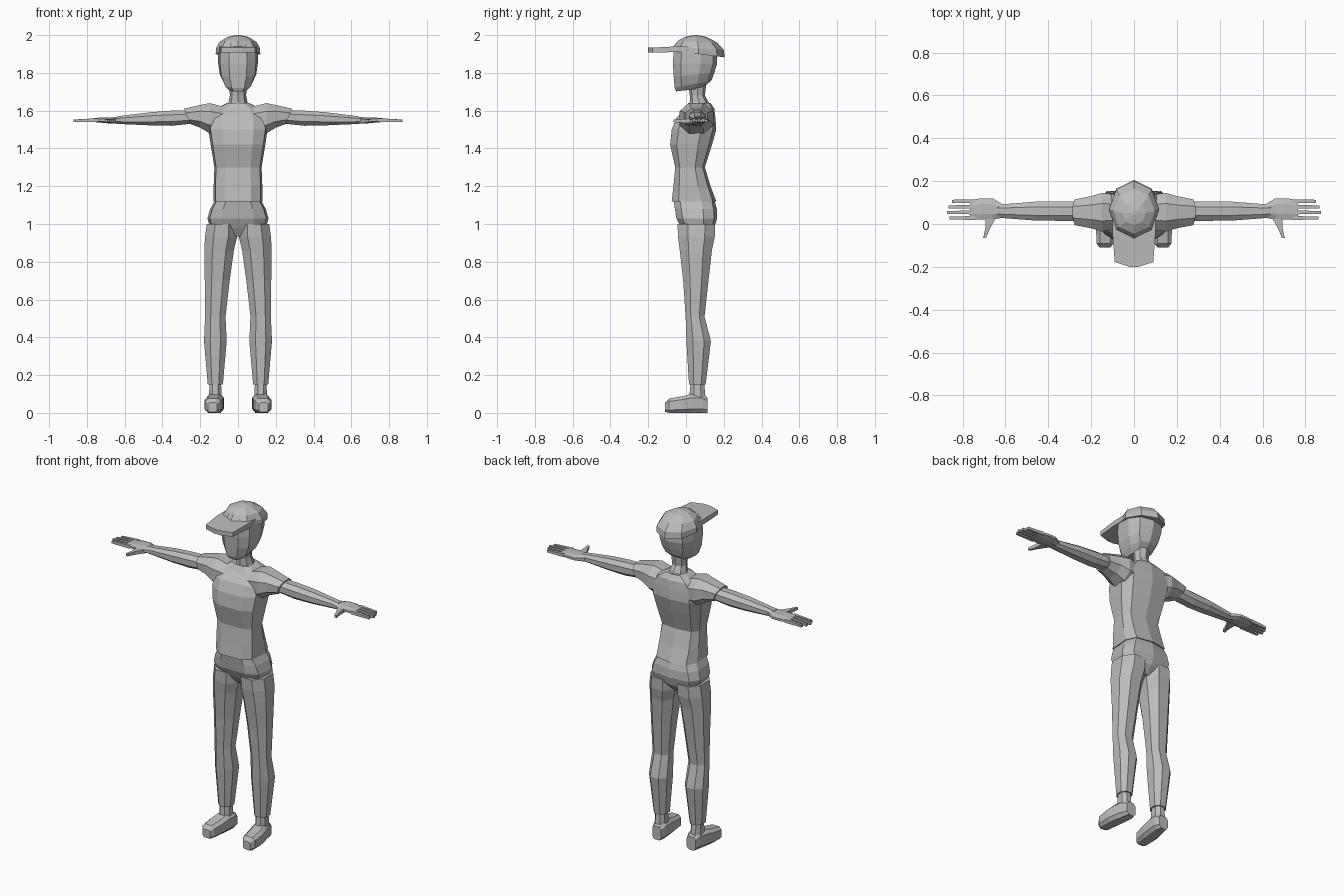
import bpy, bmesh
from math import cos, sin, pi, copysign
from mathutils import Vector

if "Cube" in bpy.data.objects:
    bpy.data.objects.remove(bpy.data.objects["Cube"])

grey = bpy.data.materials.new("plain grey")
grey.use_nodes = True
grey.diffuse_color = (.5, .5, .5, 1)
grey.node_tree.nodes["Principled BSDF"].inputs["Base Color"].default_value = grey.diffuse_color


def section(sides, power=1, flat=False):
    """Polygon outline; a low power makes it boxy, flat turns an edge to the back."""
    start = pi / 2 + (pi / sides if flat else 0)
    angles = [start + 2 * pi * i / sides for i in range(sides)]

    def soften(value):
        return copysign(abs(value) ** power, value)

    points = [(soften(cos(a)), soften(sin(a))) for a in angles]
    reach = max(abs(c) for point in points for c in point)
    return [(u / reach, v / reach) for u, v in points]


TORSO = section(9, .6)
HEAD = section(9, .75)
CAP = section(8)
LIMB = section(8, .9, flat=True)
SHOE = section(8, .6, flat=True)
SQUARE = section(4, flat=True)


def upright(u, v, t):
    return Vector((u, v, t))


def sideways(u, v, t):
    return Vector((t, u, v))


def lengthwise(u, v, t):
    return Vector((u, t, v))


def loft(name, outline, rings, place=upright, origin=(0, 0, 0), mirror=False):
    """Skin rings given as (station, centre u, centre v, radius u, radius v, optional lean)."""
    bm = bmesh.new()
    loops = []
    for station, cu, cv, ru, rv, *lean in rings:
        slope = sum(lean) * rv
        loops.append([bm.verts.new(place(cu + ru * a, cv + rv * b, station + slope * b) + Vector(origin))
                      for a, b in outline])
    for low, high in zip(loops, loops[1:]):
        for i in range(len(outline)):
            bm.faces.new((low[i - 1], low[i], high[i], high[i - 1]))
    bm.faces.new(loops[0])
    bm.faces.new(loops[-1])
    bmesh.ops.recalc_face_normals(bm, faces=bm.faces)
    mesh = bpy.data.meshes.new(name)
    bm.to_mesh(mesh)
    bm.free()
    mesh.materials.append(grey)
    part = bpy.data.objects.new(name, mesh)
    bpy.context.collection.objects.link(part)
    if mirror:
        part.modifiers.new("mirror", 'MIRROR')
    return part


def merge(body, extra):
    """Weld an extra part into a body, then drop the extra."""
    union = body.modifiers.new("union", 'BOOLEAN')
    union.operation, union.solver, union.object = 'UNION', 'EXACT', extra
    bpy.context.view_layer.objects.active = body
    bpy.ops.object.modifier_apply(modifier=union.name)
    bpy.data.objects.remove(extra)


# Shirt: hem, waist, chest, shoulders, collar
shirt = loft("shirt", TORSO, [
    (1.12, 0, .04, .13, .12),
    (1.2, 0, .03, .13, .1),
    (1.3, 0, .02, .126, .08),
    (1.42, 0, .025, .146, .113),
    (1.5, 0, .04, .158, .12),
    (1.56, 0, .05, .155, .106),
    (1.61, 0, .07, .12, .08),
    (1.64, 0, .07, .06, .06),
])
sleeves = loft("sleeves", LIMB, [
    (.07, 0, -.02, .08, .07),
    (.15, 0, -.01, .09, .08),
    (.2, 0, 0, .075, .06),
    (.27, 0, 0, .06, .04, .4),
], sideways, origin=(0, .055, 1.57), mirror=True)
merge(shirt, sleeves)

# Trousers: crotch, hips and waistband, then cuff, calf, knee and thigh
trousers = loft("trousers", TORSO, [
    (.935, 0, .055, .07, .055),
    (.98, 0, .06, .15, .09),
    (1.03, 0, .055, .163, .11),
    (1.08, 0, .05, .148, .113),
    (1.13, 0, .04, .12, .11),
])
legs = loft("legs", LIMB, [
    (.15, .12, .06, .04, .044),
    (.38, .12, .067, .06, .065),
    (.51, .12, .048, .054, .05),
    (.7, .11, .052, .066, .067),
    (.86, .1, .052, .078, .085),
    (.93, .09, .055, .085, .097),
    (1, .085, .055, .08, .1),
], mirror=True)
merge(trousers, legs)

# Feet
loft("ankles", LIMB, [
    (.06, .12, .06, .035, .045),
    (.17, .12, .06, .03, .035),
], mirror=True)
loft("shoes", SHOE, [
    (-.11, .135, .03, .025, .025),
    (-.09, .135, .038, .04, .038),
    (-.02, .13, .044, .047, .044),
    (.03, .123, .05, .045, .05),
    (.085, .115, .05, .04, .05),
    (.115, .115, .04, .03, .04),
], lengthwise, mirror=True)

# Arms and hands
shoulder_line = (0, .06, 1.55)
loft("arms", LIMB, [
    (.24, 0, .017, .045, .035),
    (.35, 0, .01, .045, .04),
    (.46, 0, .007, .044, .035),
    (.64, 0, 0, .03, .02),
], sideways, shoulder_line, mirror=True)
loft("palms", LIMB, [
    (.61, 0, 0, .03, .02),
    (.66, .01, 0, .05, .015),
    (.71, .01, 0, .05, .015),
    (.765, .006, 0, .046, .01),
], sideways, shoulder_line, mirror=True)
fingers = {"index": .86, "middle": .872, "ring": .865, "little": .85}
for i, (finger, tip) in enumerate(fingers.items()):
    across = .026 * (i - 1.5) + .007
    loft(finger + "_fingers", SQUARE, [
        (.74, across, 0, .009, .01),
        (tip, across, -.004, .007, .007),
    ], sideways, shoulder_line, mirror=True)
loft("thumbs", SQUARE, [
    (-.065, .697, 0, .007, .007),
    (-.02, .683, 0, .011, .01),
    (.045, .663, 0, .028, .013),
], lengthwise, origin=(0, 0, 1.546), mirror=True)

# Neck and head
loft("neck", CAP, [
    (1.6, 0, .07, .07, .065),
    (1.645, 0, .07, .05, .05),
    (1.68, 0, .06, .043, .04),
    (1.76, 0, .06, .05, .05),
])
loft("head", HEAD, [
    (1.71, 0, .015, .05, .07, .12),
    (1.74, 0, .035, .075, .1, .2),
    (1.79, 0, .04, .098, .11, .1),
    (1.85, 0, .045, .106, .12),
    (1.91, 0, .047, .106, .118),
    (1.96, 0, .05, .08, .09),
])

# Cap
loft("cap_crown", CAP, [
    (1.9, 0, .067, .118, .138, -.13),
    (1.93, 0, .066, .117, .134, -.06),
    (1.965, 0, .06, .097, .105, -.04),
    (1.99, 0, .052, .055, .058),
    (2, 0, .05, .01, .01),
])
loft("cap_brim", SQUARE, [
    (-.2, 0, -.004, .02, .013),
    (-.178, 0, -.004, .09, .013),
    (-.05, 0, 0, .1, .015),
    (.03, 0, 0, .1, .015),
], lengthwise, origin=(0, 0, 1.925))
